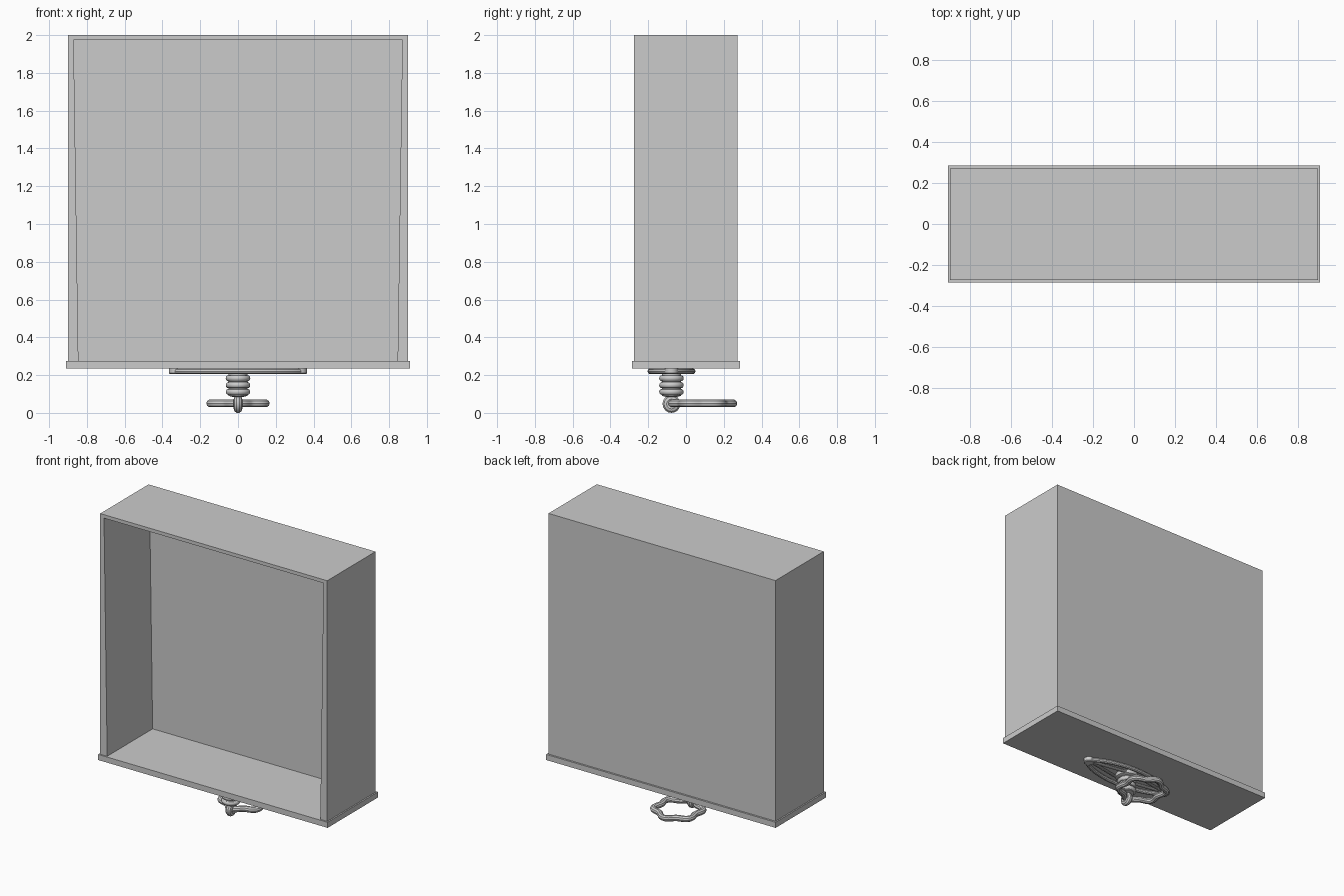
import bpy, bmesh
from math import cos, sin, pi, tau

cube = bpy.data.objects.get("Cube")
if cube:
    bpy.data.objects.remove(cube, do_unlink=True)

# One plain grey for the whole model
grey = bpy.data.materials.new("plain grey")
grey.use_nodes = True
COLOUR = (0.6, 0.6, 0.6, 1)
grey.diffuse_color = COLOUR
grey.node_tree.nodes["Principled BSDF"].inputs["Base Color"].default_value = COLOUR


def finish(name, bm, smooth=False):
    bmesh.ops.recalc_face_normals(bm, faces=bm.faces)
    mesh = bpy.data.meshes.new(name)
    bm.to_mesh(mesh)
    bm.free()
    obj = bpy.data.objects.new(name, mesh)
    bpy.context.collection.objects.link(obj)
    mesh.materials.append(grey)
    if smooth:
        bpy.ops.object.select_all(action="DESELECT")
        obj.select_set(True)
        bpy.context.view_layer.objects.active = obj
        bpy.ops.object.shade_smooth_by_angle()
    return obj


def prism(name, outline, y0, y1):
    """Extrude an (x, z) outline from y0 to y1."""
    bm = bmesh.new()
    face = bm.faces.new([bm.verts.new((x, y0, z)) for x, z in outline])
    made = bmesh.ops.extrude_face_region(bm, geom=[face])["geom"]
    verts = [v for v in made if isinstance(v, bmesh.types.BMVert)]
    bmesh.ops.translate(bm, verts=verts, vec=(0, y1 - y0, 0))
    return finish(name, bm)


def tube(name, path, radius, closed=True, sides=12):
    """Round bar along a path of points."""
    curve = bpy.data.curves.new(name, "CURVE")
    curve.dimensions = "3D"
    curve.bevel_depth = radius
    curve.bevel_resolution = sides // 4
    curve.use_fill_caps = True
    spline = curve.splines.new("POLY")
    spline.points.add(len(path) - 1)
    for point, co in zip(spline.points, path):
        point.co = (*co, 1)
    spline.use_cyclic_u = closed
    temp = bpy.data.objects.new(name, curve)
    bpy.context.collection.objects.link(temp)
    bm = bmesh.new()
    bm.from_mesh(temp.evaluated_get(bpy.context.evaluated_depsgraph_get()).to_mesh())
    bpy.data.objects.remove(temp, do_unlink=True)
    bpy.data.curves.remove(curve)
    return finish(name, bm, True)


def lathe(name, profile, y, sides=24):
    """Turn an (r, z) profile about a vertical axis."""
    bm = bmesh.new()
    rings = [[bm.verts.new((r * cos(tau * i / sides), y + r * sin(tau * i / sides), z))
              for i in range(sides)] for r, z in profile]
    for a, b in zip(rings, rings[1:]):
        for i in range(sides):
            j = (i + 1) % sides
            bm.faces.new((a[i], a[j], b[j], b[i]))
    bm.faces.new(rings[0])
    bm.faces.new(rings[-1])
    return finish(name, bm, True)


# Drawer box: tapered wall frame, open towards the front, and a bottom panel
FLOOR, TOP, SIDE, FRONT, BACK = 0.275, 2.0, 0.9, -0.275, 0.272
IN_TOP, IN_LOW, IN_Z = 0.87, 0.845, 1.975
prism("drawer_walls", [(-SIDE, FLOOR), (-SIDE, TOP), (SIDE, TOP), (SIDE, FLOOR),
                       (IN_LOW, FLOOR), (IN_TOP, IN_Z), (-IN_TOP, IN_Z), (-IN_LOW, FLOOR)],
      FRONT, BACK)
prism("drawer_bottom", [(-IN_LOW, FLOOR), (-IN_TOP, IN_Z), (IN_TOP, IN_Z), (IN_LOW, FLOOR)],
      0.24, BACK)
prism("drawer_face", [(-0.91, 0.235), (-0.91, FLOOR), (0.91, FLOOR), (0.91, 0.235)],
      -0.285, 0.285)

# Openwork mount: lens-shaped outline, inner ribs and end lobes
MID = -0.077
STEPS = 32
outline = [(0.345 * cos(tau * i / STEPS),
            MID + 0.112 * sin(tau * i / STEPS) * abs(sin(tau * i / STEPS)) ** 0.4, 0.22)
           for i in range(STEPS)]
tube("mount_rim", outline, 0.015)
for side, word in ((1, "left"), (-1, "right")):
    for k, row in ((1, "back"), (-1, "front")):
        tube(f"mount_rib_{word}_{row}",
             [(side * 0.33, MID, 0.222), (side * 0.18, MID + k * 0.025, 0.222),
              (side * 0.04, MID + k * 0.05, 0.222)], 0.01, False)
    lathe(f"mount_lobe_{word}", [(0.03, 0.205), (0.035, 0.21), (0.035, 0.235)], MID
          ).location.x = side * 0.33
lathe("mount_centre", [(0.065, 0.205), (0.075, 0.21), (0.075, 0.235)], MID)

# Ridged stem
profile = [(0.05, 0.21)]
for z in (0.183, 0.147, 0.111):
    profile += [(0.05 + 0.015 * sin(pi * t / 6), z + 0.016 * cos(pi * t / 6)) for t in range(7)]
profile += [(0.05, 0.09), (0.03, 0.085)]
lathe("stem", profile, MID)

# Eye that carries the ring
tube("ring_eye", [(0, MID + 0.026 * cos(tau * i / 16), 0.054 + 0.026 * sin(tau * i / 16))
                  for i in range(16)], 0.0225)

# Lobed pull ring
ring = []
for i in range(72):
    a = tau * i / 72
    r = 0.149 + 0.014 * cos(6 * (a - pi / 2))
    ring.append((r * cos(a), 0.087 + r * sin(a), 0.05))
tube("pull_ring", ring, 0.021)

# Rest the lowest point on the ground
lowest = min(v.co.z for v in bpy.data.objects["ring_eye"].data.vertices)
bpy.data.objects["ring_eye"].location.z -= lowest
